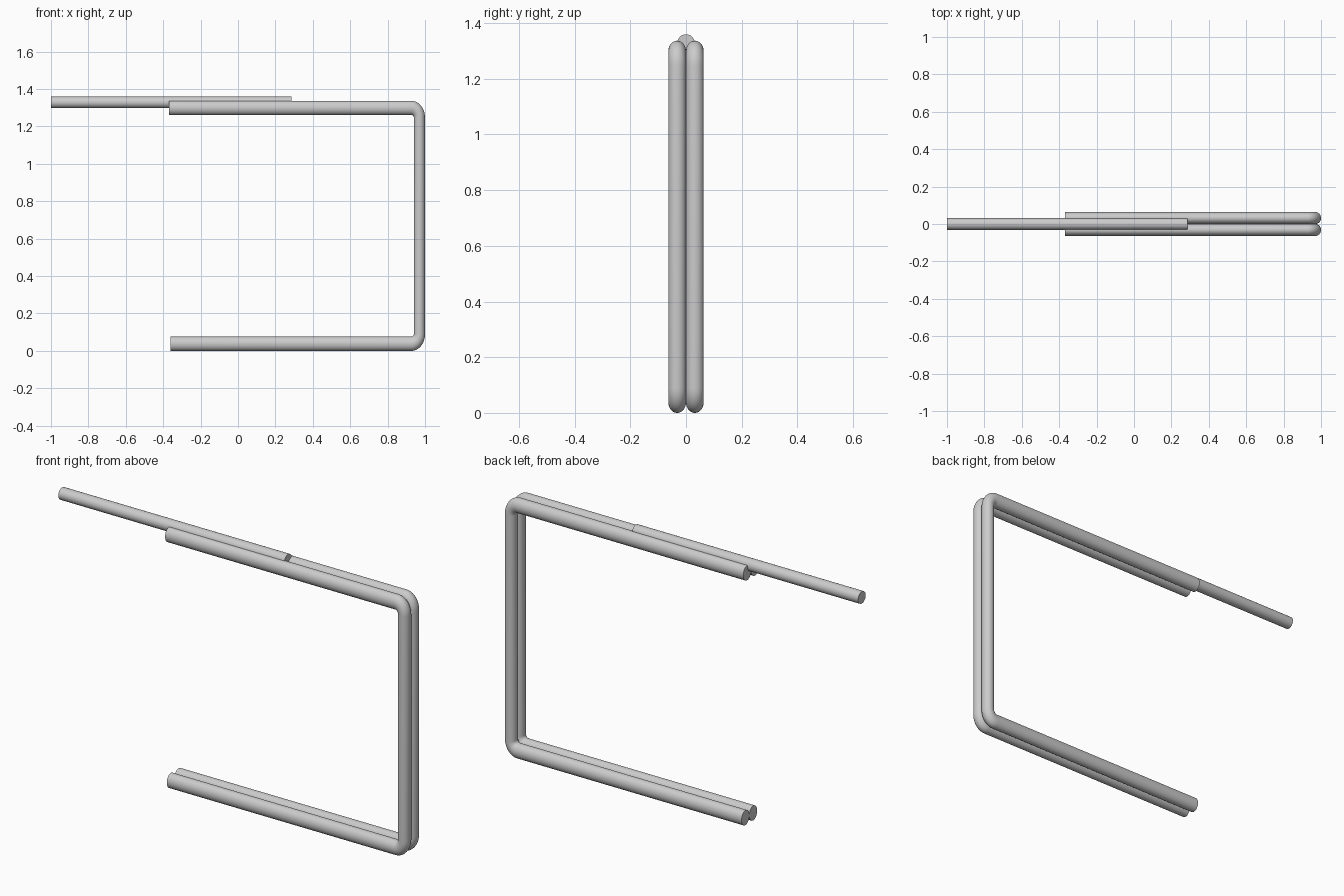
import bpy, bmesh, math
from mathutils import Vector

if "Cube" in bpy.data.objects:
    bpy.data.objects.remove(bpy.data.objects["Cube"])

SIDES = 32


def sweep(name, path, y, rx, ry, rz):
    """Sweep an oval section along (x, z, angle) stations in the XZ plane, with flat caps."""
    bm = bmesh.new()
    rings = []
    for x, z, a in path:
        nx, nz = math.cos(a), math.sin(a)  # outward normal of the bend
        ring = []
        for i in range(SIDES):
            t = 2 * math.pi * i / SIDES
            c, s = math.cos(t), math.sin(t)
            ring.append(bm.verts.new(Vector((x + nx * c * rx, y + s * ry, z + nz * c * rz))))
        rings.append(ring)
    for a, b in zip(rings, rings[1:]):
        for i in range(SIDES):
            j = (i + 1) % SIDES
            bm.faces.new((a[i], a[j], b[j], b[i]))
    bm.faces.new(rings[0][::-1])
    bm.faces.new(rings[-1])
    bmesh.ops.recalc_face_normals(bm, faces=bm.faces)
    mesh = bpy.data.meshes.new(name)
    bm.to_mesh(mesh)
    bm.free()
    ob = bpy.data.objects.new(name, mesh)
    bpy.context.collection.objects.link(ob)
    bpy.ops.object.select_all(action='DESELECT')
    ob.select_set(True)
    bpy.context.view_layer.objects.active = ob
    bpy.ops.object.shade_smooth_by_angle(angle=math.radians(40))
    return ob


# C-shaped centre line: bottom arm, bend, upright, bend, top arm
RX, RY, RZ = 0.03, 0.0318, 0.038
BX, BZ = 0.043, 0.052          # bend radii of the centre line
X_UP, Z_LOW, Z_TOP = 1 - RX, RZ, 1.299
STEPS = 10
path = [(-0.36, Z_LOW, -math.pi / 2)]
for zc, start in ((Z_LOW + BZ, -math.pi / 2), (Z_TOP - BZ, 0)):
    for i in range(STEPS + 1):
        a = start + math.pi / 2 * i / STEPS
        path.append((X_UP - BX + BX * math.cos(a), zc + BZ * math.sin(a), a))
path.append((-0.37, Z_TOP, math.pi / 2))

# Pair of bent tubes side by side
for name, side in (("front_bent_tube", -1), ("back_bent_tube", 1)):
    sweep(name, path, side * RY, RX, RY, RZ)

# Straight rod resting in the groove between the top arms
sweep("top_rod", [(-1, 1.329, math.pi / 2), (0.285, 1.329, math.pi / 2)], 0, 0.03, 0.031, 0.031)
